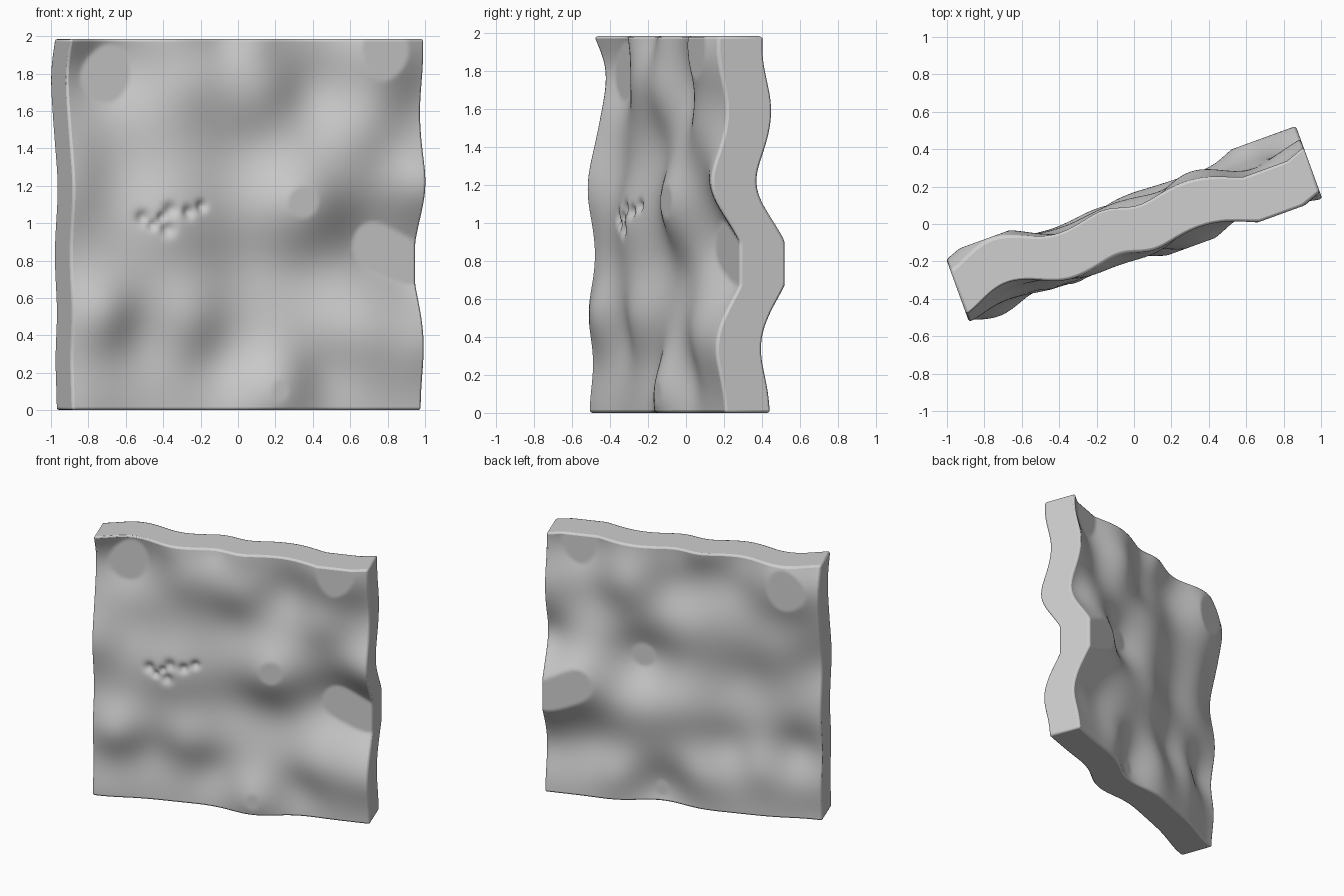
import bpy, bmesh, math
from mathutils import Matrix

HALF = 1.0        # half width of the slab
HEIGHT = 1.985
FRONT, BACK = 0.135, 0.12
LIMIT = 0.08      # swells and hollows are cut flat here

# swells (+) and hollows (-): across, height, amount, radius
WAVES = [
    (-0.77, 1.82, -0.115, 0.27), (-1.00, 2.05, 0.06, 0.18),
    (-0.46, 2.00, 0.025, 0.15), (-0.11, 2.00, -0.03, 0.14),
    (0.05, 2.00, 0.025, 0.14),
    (-0.32, 1.76, 0.045, 0.22), (0.06, 1.70, 0.055, 0.22),
    (0.40, 1.70, -0.06, 0.22), (0.76, 1.92, 0.11, 0.25),
    (0.66, 1.52, 0.05, 0.22), (1.02, 1.62, -0.02, 0.18),
    (-1.02, 1.20, 0.06, 0.24), (-0.72, 1.32, -0.04, 0.24),
    (-0.42, 1.02, 0.055, 0.25), (-0.02, 1.40, -0.035, 0.24),
    (0.30, 1.10, 0.10, 0.24), (0.02, 0.78, -0.045, 0.24),
    (1.00, 1.20, 0.085, 0.20), (0.75, 0.90, -0.105, 0.24),
    (1.00, 0.76, -0.085, 0.20), (0.35, 0.72, -0.03, 0.22),
    (0.66, 0.40, 0.06, 0.24), (1.00, 0.34, 0.045, 0.20),
    (-0.82, 0.52, 0.085, 0.21), (-0.57, 0.40, -0.045, 0.22),
    (-0.34, 0.50, 0.06, 0.22), (-0.12, 0.27, -0.05, 0.22),
    (0.17, 0.12, 0.095, 0.24), (0.46, 0.20, -0.045, 0.20),
    (-0.95, 0.00, 0.04, 0.24),
]

# small chips in the front face: across, height, radius
CHIPS = [(-0.59, 1.03, 0.05), (-0.54, 0.99, 0.035), (-0.46, 0.97, 0.055),
         (-0.44, 1.07, 0.055), (-0.49, 1.03, 0.035), (-0.34, 1.06, 0.045),
         (-0.26, 1.09, 0.04)]


def bell(u, z, cu, cz, r):
    return math.exp(-((u - cu) ** 2 + (z - cz) ** 2) / r ** 2)


def relief(u, z):
    d = sum(a * bell(u, z, cu, cz, r) for cu, cz, a, r in WAVES)
    return max(-LIMIT, min(LIMIT, d))


# wavy sheet
bm = bmesh.new()
bmesh.ops.create_grid(bm, x_segments=130, y_segments=130, size=1.0)
for v in bm.verts:
    u = v.co.x * HALF
    z = (v.co.y + 1) * HEIGHT / 2
    v.co = (u, -FRONT - relief(u, z), z)

# thickness, with the back following the front
front = list(bm.verts)
res = bmesh.ops.extrude_face_region(bm, geom=list(bm.faces), use_keep_orig=True)
moved = [g for g in res["geom"] if isinstance(g, bmesh.types.BMVert)]
bmesh.ops.translate(bm, verts=moved, vec=(0, FRONT + BACK, 0))

# chipped spot on the front only
for v in front:
    u, z = v.co.x, v.co.z
    if -0.8 < u < 0.0 and 0.8 < z < 1.25:
        v.co.y += 0.03 * min(1.2, sum(bell(u, z, *c) ** 2 for c in CHIPS))

bmesh.ops.recalc_face_normals(bm, faces=list(bm.faces))
bmesh.ops.transform(
    bm, verts=list(bm.verts),
    matrix=Matrix.Translation((-0.006, -0.006, 0)) @ Matrix.Rotation(math.radians(20), 4, 'Z'))

mesh = bpy.data.meshes.new("wavy_slab")
bm.to_mesh(mesh)
bm.free()
slab = bpy.data.objects.new("wavy_slab", mesh)
bpy.context.collection.objects.link(slab)

# softened rim
bevel = slab.modifiers.new("rim", 'BEVEL')
bevel.width = 0.014
bevel.segments = 2
bevel.limit_method = 'ANGLE'
bevel.angle_limit = math.radians(55)

grey = bpy.data.materials.new("light grey")
grey.diffuse_color = (0.62, 0.62, 0.62, 1)
mesh.materials.append(grey)

bpy.context.view_layer.objects.active = slab
slab.select_set(True)
bpy.ops.object.shade_smooth_by_angle(angle=math.radians(50))
